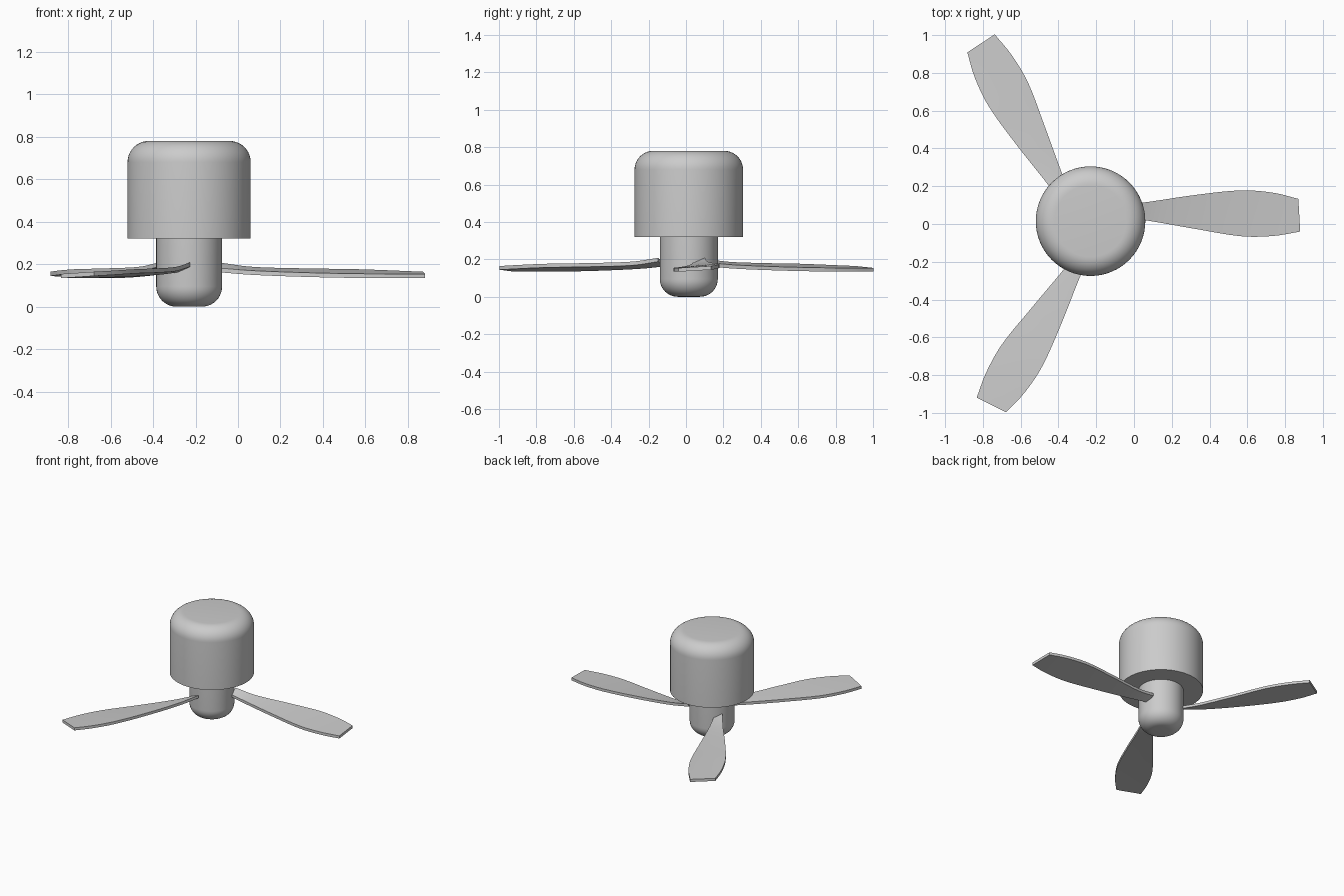
import bpy, bmesh, math
from mathutils import Matrix, Vector

cube = bpy.data.objects.get("Cube")
if cube:
    bpy.data.objects.remove(cube, do_unlink=True)

AXIS = Vector((-0.23, 0.015, 0))
BLADES = 3
ARC_STEPS = 10

grey = bpy.data.materials.new("plain grey")
grey.use_nodes = True
grey.diffuse_color = (0.6, 0.6, 0.6, 1)
grey.node_tree.nodes["Principled BSDF"].inputs["Base Color"].default_value = grey.diffuse_color


def finish(name, bm, angle):
    bmesh.ops.remove_doubles(bm, verts=bm.verts, dist=1e-5)
    bmesh.ops.recalc_face_normals(bm, faces=bm.faces)
    mesh = bpy.data.meshes.new(name)
    bm.to_mesh(mesh)
    bm.free()
    mesh.materials.append(grey)
    obj = bpy.data.objects.new(name, mesh)
    bpy.context.collection.objects.link(obj)
    bpy.ops.object.select_all(action='DESELECT')
    obj.select_set(True)
    bpy.context.view_layer.objects.active = obj
    bpy.ops.object.shade_smooth_by_angle(angle=math.radians(angle))
    return obj


def rounded_cylinder(name, radius, flat_z, round_z, fillet):
    """Cylinder with one flat end and one filleted end."""
    side = 1 if round_z > flat_z else -1
    profile = [(0, flat_z), (radius, flat_z)]
    for i in range(ARC_STEPS + 1):
        a = math.pi / 2 * i / ARC_STEPS
        profile.append((radius - fillet + fillet * math.cos(a),
                        round_z - side * fillet * (1 - math.sin(a))))
    profile.append((0, round_z))
    bm = bmesh.new()
    verts = [bm.verts.new((r, 0, z)) for r, z in profile]
    edges = [bm.edges.new(pair) for pair in zip(verts, verts[1:])]
    bmesh.ops.spin(bm, geom=verts + edges, cent=(0, 0, 0), axis=(0, 0, 1),
                   angle=math.tau, steps=64, use_merge=True)
    obj = finish(name, bm, 35)
    obj.location = AXIS
    return obj


def smooth_curve(points, u):
    """Cubic interpolation through (u, value) points."""
    def slope(i):
        a, b = points[max(i - 1, 0)], points[min(i + 1, len(points) - 1)]
        return (b[1] - a[1]) / (b[0] - a[0])
    i = 0
    while i < len(points) - 2 and u > points[i + 1][0]:
        i += 1
    (u0, p0), (u1, p1) = points[i], points[i + 1]
    h = u1 - u0
    t = (u - u0) / h
    s = 1 - t
    return (p0 * (1 + 2 * t) * s * s + slope(i) * h * t * s * s
            + p1 * t * t * (3 - 2 * t) - slope(i + 1) * h * t * t * s)


# Motor housing and the rounded hub below it
rounded_cylinder("motor_housing", 0.29, 0.32, 0.78, 0.1)
rounded_cylinder("hub", 0.155, 0.4, 0, 0.095)

# Blade edges and their heights along the radius
LEAD = [(0.14, 0.085), (0.29, 0.1), (0.55, 0.138), (0.8, 0.163), (0.97, 0.15), (1.1, 0.118)]
TRAIL = [(0.14, 0.025), (0.29, 0.005), (0.55, -0.04), (0.8, -0.08), (0.97, -0.078), (1.11, -0.055)]
LEAD_Z = [(0.14, 0.208), (0.29, 0.188), (0.55, 0.18), (0.8, 0.176), (1.11, 0.164)]
TRAIL_Z = [(0.14, 0.182), (0.29, 0.17), (0.55, 0.16), (0.8, 0.155), (1.11, 0.154)]
THICK = 0.02
SPAN, CHORD = 28, 6


def blade(name, turn):
    bm = bmesh.new()
    rows = []
    for i in range(SPAN + 1):
        t = i / SPAN
        ends = []
        for edge, height in ((TRAIL, TRAIL_Z), (LEAD, LEAD_Z)):
            u = edge[0][0] + (edge[-1][0] - edge[0][0]) * t
            ends.append(Vector((u, smooth_curve(edge, u), smooth_curve(height, u))))
        rows.append([bm.verts.new(ends[0].lerp(ends[1], j / CHORD)) for j in range(CHORD + 1)])
    for a, b in zip(rows, rows[1:]):
        for j in range(CHORD):
            bm.faces.new((a[j], b[j], b[j + 1], a[j + 1]))
    # Give the surface thickness by extruding it downwards
    new = bmesh.ops.extrude_face_region(bm, geom=bm.faces[:], use_keep_orig=True)["geom"]
    bmesh.ops.translate(bm, verts=[g for g in new if isinstance(g, bmesh.types.BMVert)],
                        vec=(0, 0, -THICK))
    bmesh.ops.transform(bm, matrix=Matrix.Rotation(turn, 4, 'Z'), verts=bm.verts)
    obj = finish(name, bm, 30)
    obj.location = AXIS


for k in range(BLADES):
    blade(f"blade_{k + 1}", math.tau * k / BLADES)
